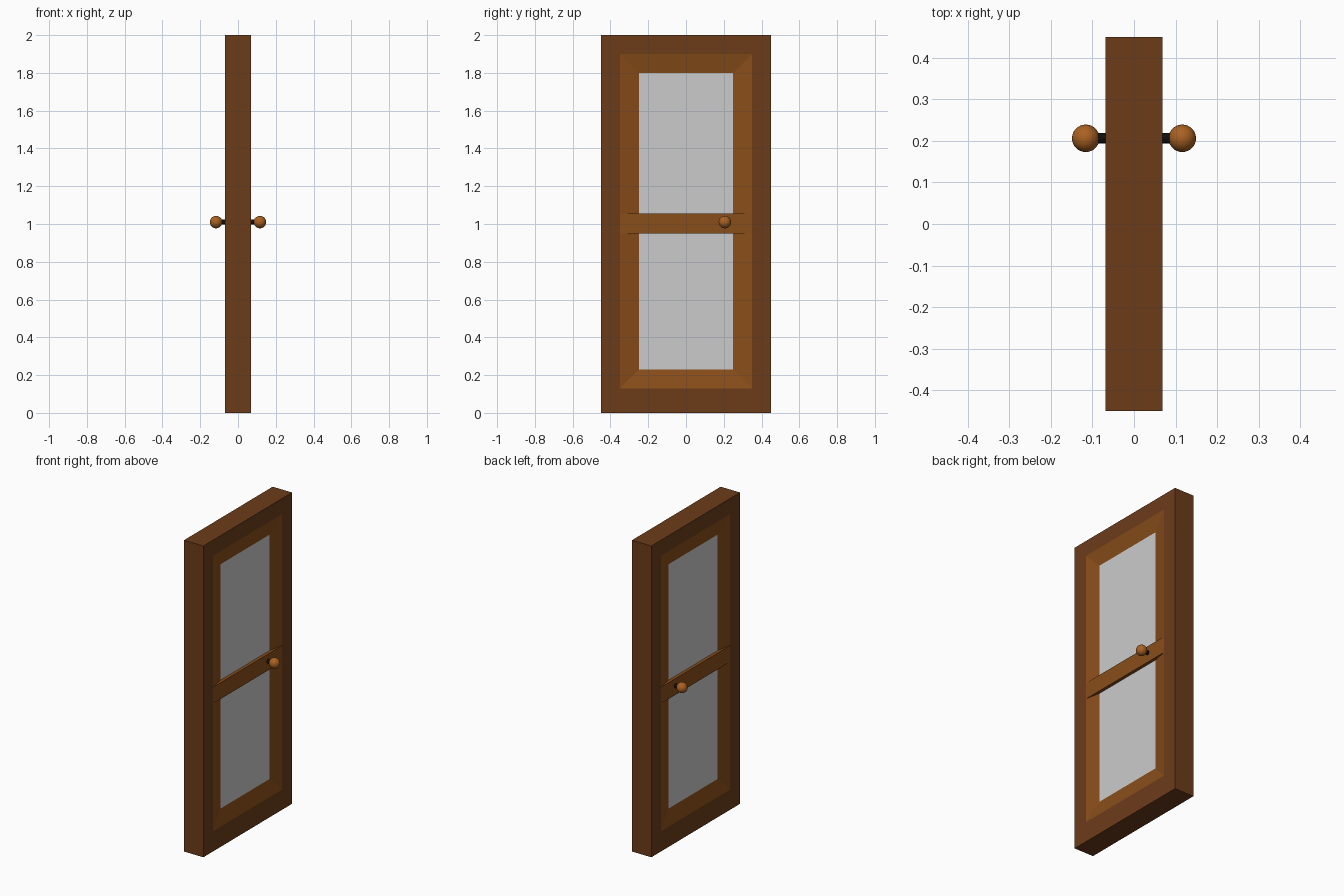
import bpy, bmesh
from math import radians

if "Cube" in bpy.data.objects:
    bpy.data.objects.remove(bpy.data.objects["Cube"])

X = 0.069           # half thickness of frame
GLASS_X = 0.049     # half thickness of pane
OPEN = (0.35, 0.13, 1.90)    # half width, bottom, top of frame opening
PANE = (0.25, 0.23, 1.80)    # half width, bottom, top of glass
OUTER = (0.45, 0.0, 2.0)


def material(name, rgb):
    m = bpy.data.materials.new(name)
    m.diffuse_color = (*rgb, 1)
    m.use_nodes = True
    m.node_tree.nodes["Principled BSDF"].inputs["Base Color"].default_value = m.diffuse_color
    return m


frame_wood = material("dark_wood", (0.15, 0.045, 0.01))
leaf_wood = material("mid_wood", (0.25, 0.075, 0.01))
knob_wood = material("knob_wood", (0.40, 0.12, 0.015))
black = material("black_metal", (0.005, 0.005, 0.005))


def finish(obj, name, mat=None):
    obj.name = obj.data.name = name
    if mat:
        obj.data.materials.append(mat)
    return obj


def ring(name, profile, mat):
    """Mitred rectangular ring; profile is a closed list of (rectangle, x)."""
    bm = bmesh.new()
    loops = []
    for (w, lo, hi), x in profile:
        loops.append([bm.verts.new((x, y, z)) for y, z in
                      ((-w, lo), (w, lo), (w, hi), (-w, hi))])
    for i, a in enumerate(loops):
        b = loops[(i + 1) % len(loops)]
        for k in range(4):
            n = (k + 1) % 4
            bm.faces.new((a[k], a[n], b[n], b[k]))
    bmesh.ops.recalc_face_normals(bm, faces=bm.faces)
    me = bpy.data.meshes.new(name)
    bm.to_mesh(me)
    bm.free()
    obj = bpy.data.objects.new(name, me)
    bpy.context.collection.objects.link(obj)
    return finish(obj, name, mat)


def box(name, half_x, half_y, z0, z1, mat=None):
    bpy.ops.mesh.primitive_cube_add(size=1, location=(0, 0, (z0 + z1) / 2))
    obj = bpy.context.object
    obj.scale = (2 * half_x, 2 * half_y, z1 - z0)
    bpy.ops.object.transform_apply(location=False, rotation=False, scale=True)
    return finish(obj, name, mat)


# Outer frame and the leaf border sloping in towards the glass
ring("door_frame", [(OUTER, X), (OUTER, -X), (OPEN, -X), (OPEN, X)], frame_wood)
ring("leaf_border", [(OPEN, X), (OPEN, -X), (PANE, -GLASS_X), (PANE, GLASS_X)], leaf_wood)

# Glass and the crossbar flush with the frame
box("glass_pane", GLASS_X, *PANE)
box("middle_rail", X, OPEN[0], 0.95, 1.055, leaf_wood)

# Spindle through the rail with a round knob on each side
KNOB_X, KNOB_Y, KNOB_Z = 0.116, 0.206, 1.01
bpy.ops.mesh.primitive_cylinder_add(vertices=32, radius=0.013, depth=2 * KNOB_X,
                                    location=(0, KNOB_Y, KNOB_Z),
                                    rotation=(0, radians(90), 0))
finish(bpy.context.object, "knob_spindle", black)
bpy.ops.object.shade_smooth_by_angle()
for side, label in ((-1, "left"), (1, "right")):
    bpy.ops.mesh.primitive_uv_sphere_add(segments=32, ring_count=16, radius=0.033,
                                         location=(side * KNOB_X, KNOB_Y, KNOB_Z))
    finish(bpy.context.object, "knob_" + label, knob_wood)
    bpy.ops.object.shade_smooth()
